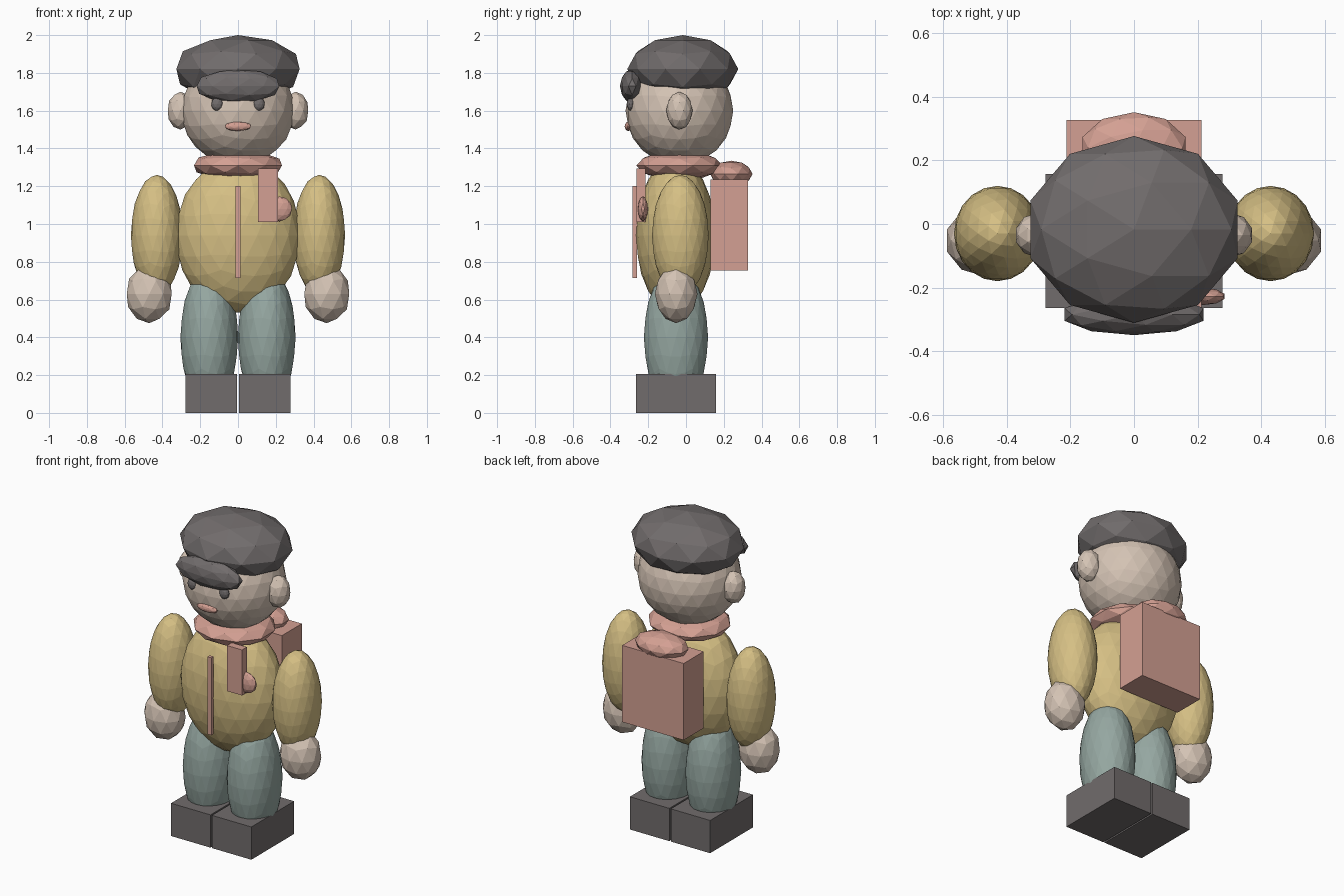
import bpy

cube = bpy.data.objects.get("Cube")
if cube:
    bpy.data.objects.remove(cube, do_unlink=True)


def material(name, rgb):
    """Flat colour given as 0-255 sRGB, stored as linear."""
    linear = [(c / 255 / 12.92) if c < 11 else ((c / 255 + 0.055) / 1.055) ** 2.4 for c in rgb]
    mat = bpy.data.materials.new(name)
    mat.use_nodes = True
    mat.diffuse_color = (*linear, 1)
    mat.node_tree.nodes["Principled BSDF"].inputs["Base Color"].default_value = (*linear, 1)
    return mat


skin = material("skin", (212, 195, 180))
mustard = material("mustard wool", (213, 191, 132))
pink = material("dusty pink", (212, 160, 147))
teal = material("grey teal cloth", (149, 167, 161))
charcoal = material("charcoal", (113, 108, 108))


def finish(name, mat, scale):
    obj = bpy.context.object
    obj.name = name
    obj.scale = scale
    obj.data.materials.append(mat)
    bpy.ops.object.transform_apply(location=False, rotation=False, scale=True)
    return obj


def ball(name, mat, centre, radii, detail=2):
    """Faceted ellipsoid."""
    bpy.ops.mesh.primitive_ico_sphere_add(subdivisions=detail, radius=1, location=centre)
    return finish(name, mat, radii)


def box(name, mat, low, high):
    """Block between two corners."""
    centre = [(a + b) / 2 for a, b in zip(low, high)]
    bpy.ops.mesh.primitive_cube_add(size=1, location=centre)
    return finish(name, mat, [b - a for a, b in zip(low, high)])


# Body and head
ball("torso", mustard, (0, -0.055, 0.94), (0.33, 0.21, 0.41), 3)
ball("head", skin, (0, -0.035, 1.6), (0.3, 0.285, 0.29), 3)
ball("neck_scarf", pink, (0, -0.035, 1.31), (0.245, 0.228, 0.08))

# Cap
ball("cap", charcoal, (0, -0.017, 1.82), (0.343, 0.294, 0.18))
ball("cap_visor", charcoal, (0, -0.285, 1.73), (0.23, 0.065, 0.09))

# Face
ball("mouth", pink, (0, -0.305, 1.517), (0.072, 0.02, 0.025))

# Paired parts
for side, s in (("left", 1), ("right", -1)):
    ball(side + "_ear", skin, (s * 0.305, -0.035, 1.6), (0.07, 0.07, 0.1))
    ball(side + "_eye", charcoal, (s * 0.11, -0.292, 1.635), (0.032, 0.022, 0.037))
    ball(side + "_arm", mustard, (s * 0.43, -0.03, 0.94), (0.137, 0.15, 0.32), 3)
    ball(side + "_hand", skin, (s * 0.47, -0.052, 0.63), (0.125, 0.113, 0.155))
    ball(side + "_leg", teal, (s * 0.152, -0.053, 0.4), (0.153, 0.17, 0.37), 3)
    inner, outer = sorted((s * 0.005, s * 0.278))
    box(side + "_shoe", charcoal, (inner, -0.265, 0), (outer, 0.158, 0.205))

# Jacket front
box("zip", pink, (-0.013, -0.283, 0.715), (0.013, -0.26, 1.2))
box("scarf_end", pink, (0.107, -0.263, 1.01), (0.212, -0.215, 1.295))
ball("chest_pouch", pink, (0.22, -0.228, 1.08), (0.068, 0.027, 0.066))

# Backpack
box("backpack", pink, (-0.213, 0.13, 0.755), (0.213, 0.327, 1.235))
ball("backpack_flap", pink, (0, 0.24, 1.265), (0.17, 0.112, 0.07))
